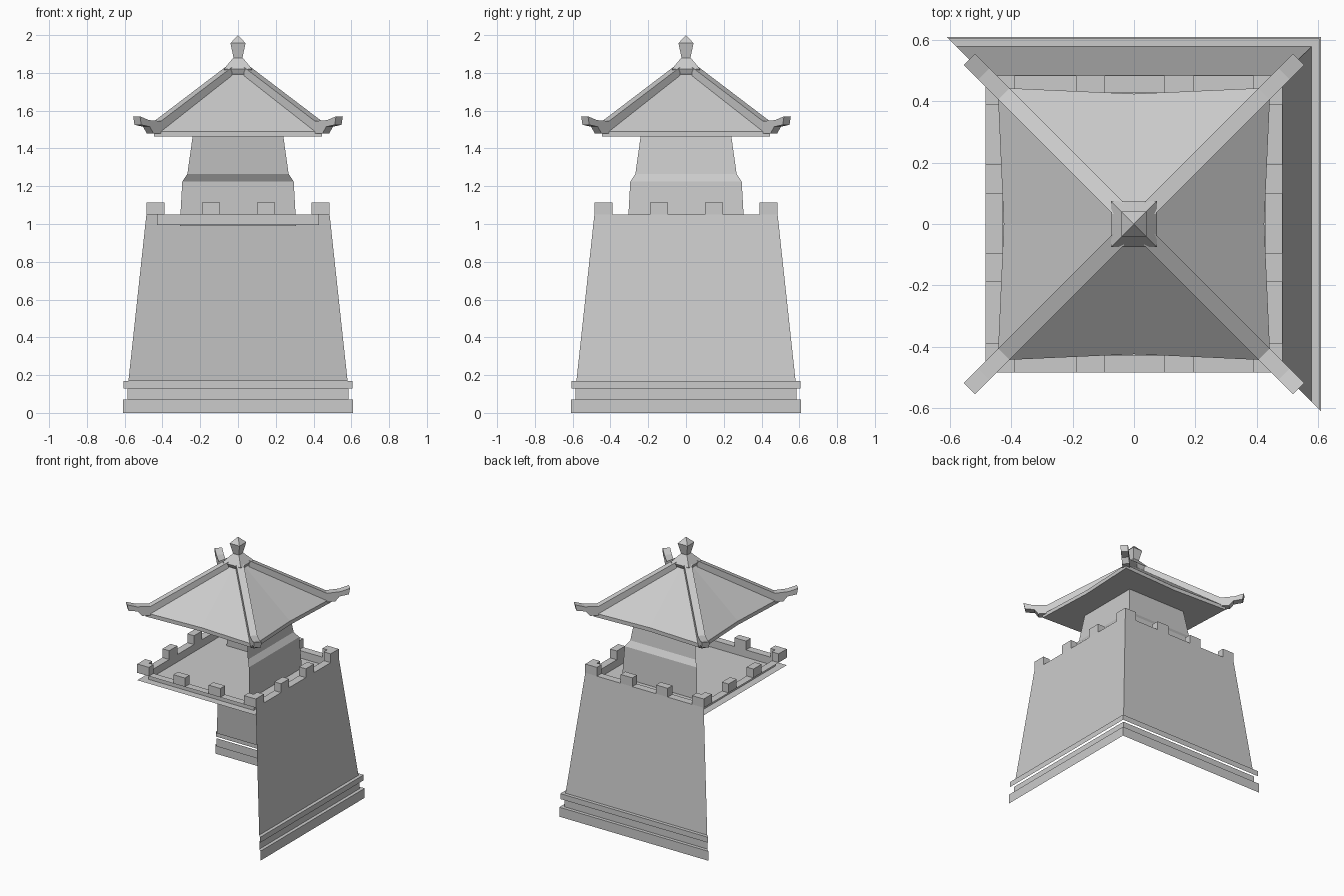
import bpy
import bmesh
from mathutils import Matrix, Vector

cube = bpy.data.objects.get("Cube")
if cube:
    bpy.data.objects.remove(cube, do_unlink=True)

stone = bpy.data.materials.new("stone_grey")
stone.use_nodes = True
GREY = (0.6, 0.6, 0.6, 1.0)
stone.diffuse_color = GREY
stone.node_tree.nodes["Principled BSDF"].inputs["Base Color"].default_value = GREY


def finish(name, bm):
    mesh = bpy.data.meshes.new(name)
    bm.to_mesh(mesh)
    bm.free()
    mesh.materials.append(stone)
    obj = bpy.data.objects.new(name, mesh)
    bpy.context.collection.objects.link(obj)
    return obj


def ring(r, z, mid=None):
    """Counter-clockwise square, with optional pinched edge midpoints."""
    corners = [(r, -r), (r, r), (-r, r), (-r, -r)]
    if mid is None:
        return [(x, y, z) for x, y in corners]
    mids = [(mid, 0), (0, mid), (-mid, 0), (0, -mid)]
    return [(x, y, z) for pair in zip(corners, mids) for x, y in pair]


def loft(name, rings, closed=True, bottom=False, top=False):
    bm = bmesh.new()
    rows = [[bm.verts.new(p) for p in points] for points in rings]
    n = len(rows[0])
    for low, high in zip(rows, rows[1:]):
        for i in range(n if closed else n - 1):
            j = (i + 1) % n
            bm.faces.new((low[i], low[j], high[j], high[i]))
    if bottom:
        bm.faces.new(rows[0][::-1])
    if top:
        bm.faces.new(rows[-1])
    return finish(name, bm)


def two_sided(name, profile):
    """Wall sheet along the +x and +y sides only."""
    return loft(name, [ring(r, z)[:3] for r, z in profile], closed=False)


def add_box(bm, x0, x1, y0, y1, z0, z1):
    size = Vector((x1 - x0, y1 - y0, z1 - z0))
    centre = Vector((x0 + x1, y0 + y1, z0 + z1)) / 2
    bmesh.ops.create_cube(bm, size=1, matrix=Matrix.Translation(centre) @ Matrix.Diagonal(size).to_4x4())


# Stepped plinth and tapered outer walls
two_sided("plinth", [(0.61, 0), (0.61, 0.07), (0.585, 0.07), (0.585, 0.13)])
two_sided("main_wall", [(0.605, 0.13), (0.605, 0.17), (0.58, 0.17), (0.485, 1.05)])

# Terrace floor and parapet
EDGE, INNER = 0.485, 0.43
loft("terrace_floor", [ring(EDGE, 0.995)], top=True)
loft("parapet", [ring(EDGE, 1.05), ring(INNER, 1.05), ring(INNER, 0.995)])

# Merlons on all four sides, meeting in an L at the corners
bm = bmesh.new()
for start in (-EDGE, -0.19, 0.1, 0.39):
    for a, b in ((INNER, EDGE), (-EDGE, -INNER)):
        add_box(bm, start, start + 0.095, a, b, 1.05, 1.115)
        add_box(bm, a, b, start, start + 0.095, 1.05, 1.115)
finish("merlons", bm)

# Upper tower walls
two_sided("upper_tower", [(0.308, 0.99), (0.295, 1.225), (0.268, 1.265), (0.24, 1.465)])

# Hipped roof with slightly pinched eaves
loft("roof", [ring(0.445, 1.462, 0.425), ring(0.445, 1.49, 0.425), ring(0.05, 1.8, 0.05)],
     bottom=True, top=True)

# Hip ridges with upturned tips: profile of (distance along x, height)
HIP = [(0.05, 1.775), (0.415, 1.48), (0.465, 1.48), (0.485, 1.515), (0.53, 1.525),
       (0.537, 1.57), (0.49, 1.55), (0.425, 1.545), (0.05, 1.83)]
for sx, sy, name in ((1, -1, "front_left"), (1, 1, "back_left"),
                     (-1, 1, "back_right"), (-1, -1, "front_right")):
    bm = bmesh.new()
    side = Vector((-sy, sx, 0)) * 0.018
    outline = [bm.verts.new(Vector((d * sx, d * sy, z)) - side) for d, z in HIP]
    face = bm.faces.new(outline)
    extruded = bmesh.ops.extrude_face_region(bm, geom=[face], use_keep_orig=True)
    moved = [v for v in extruded["geom"] if isinstance(v, bmesh.types.BMVert)]
    bmesh.ops.translate(bm, verts=moved, vec=side * 2)
    bmesh.ops.recalc_face_normals(bm, faces=bm.faces)
    finish(name + "_hip_ridge", bm)

# Roof cap and finial
loft("roof_cap", [ring(0.055, 1.785), ring(0.065, 1.8), ring(0.075, 1.82), ring(0.025, 1.88)],
     bottom=True, top=True)
loft("finial", [ring(0.023, 1.878), ring(0.04, 1.957), ring(0.0005, 2.0)], bottom=True, top=True)
